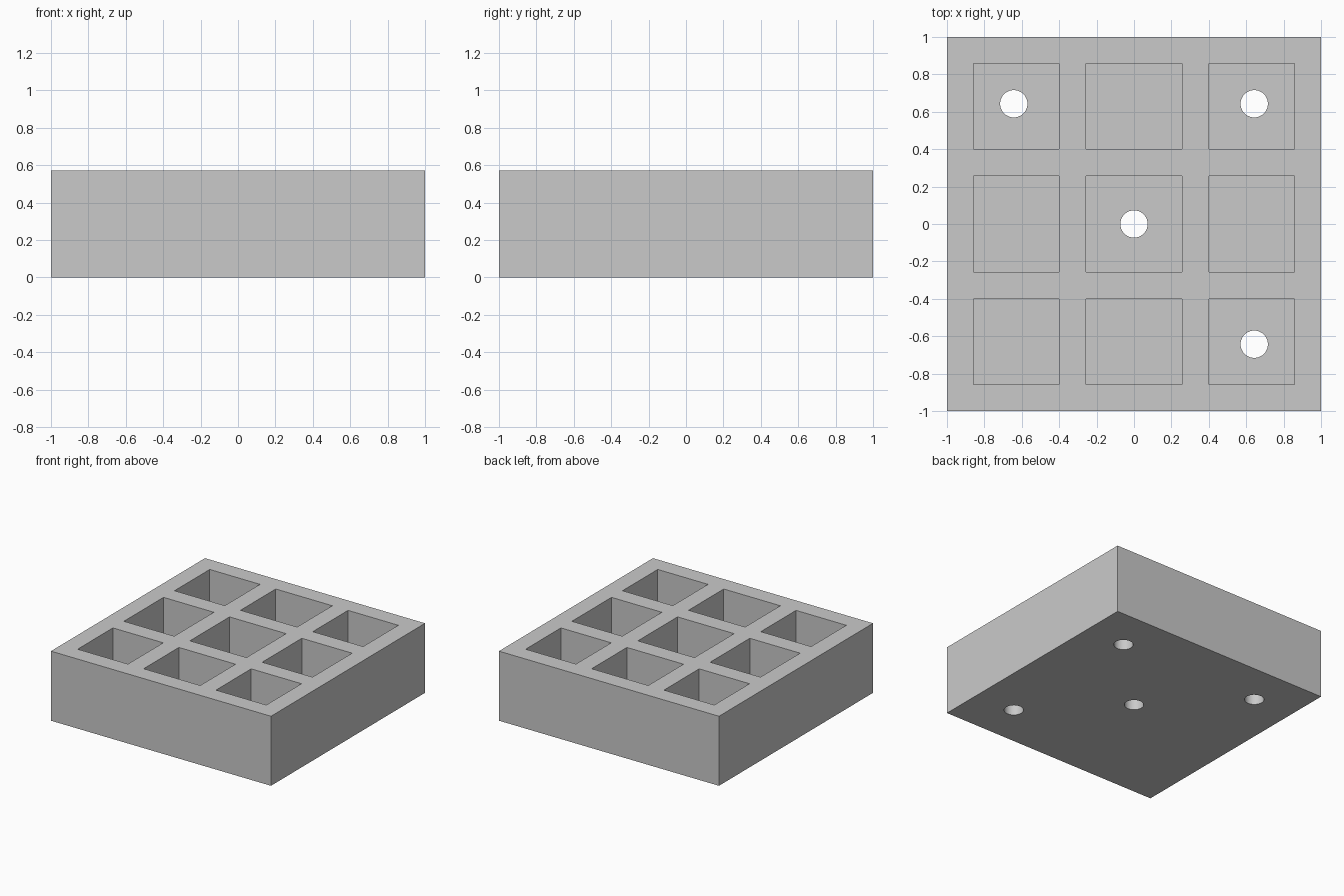
import bpy

# Remove the default cube
if "Cube" in bpy.data.objects:
    bpy.data.objects.remove(bpy.data.objects["Cube"], do_unlink=True)

U = 1 / 7            # wall thickness, the design unit
HEIGHT = 4 * U
FLOOR = U
HOLE_RADIUS = 0.073

grey = bpy.data.materials.new("light_grey")
grey.use_nodes = True
COLOR = (0.59, 0.59, 0.59, 1)
grey.diffuse_color = COLOR
grey.node_tree.nodes["Principled BSDF"].inputs["Base Color"].default_value = COLOR


def box(name, x, y, z0, z1, sx, sy):
    bpy.ops.mesh.primitive_cube_add(size=1, location=(x, y, (z0 + z1) / 2))
    ob = bpy.context.object
    ob.name = name
    ob.scale = (sx, sy, z1 - z0)
    bpy.ops.object.transform_apply(location=True, rotation=False, scale=True)
    ob.data.materials.append(grey)
    return ob


def cut(target, cutter):
    cutter.hide_render = True
    mod = target.modifiers.new("cut", "BOOLEAN")
    mod.operation = "DIFFERENCE"
    mod.solver = "EXACT"
    mod.object = cutter
    bpy.ops.object.select_all(action="DESELECT")
    target.select_set(True)
    bpy.context.view_layer.objects.active = target
    bpy.ops.object.modifier_apply(modifier=mod.name)
    bpy.data.objects.remove(cutter, do_unlink=True)


# Solid block
tray = box("compartment_tray", 0, 0, 0, HEIGHT, 2, 2)

# Nine square compartments: the middle row and column are wider
cells = [(-4.4 * U, 3.2 * U), (0, 3.6 * U), (4.4 * U, 3.2 * U)]
for x, sx in cells:
    for y, sy in cells:
        cut(tray, box("pocket_cutter", x, y, FLOOR, HEIGHT + U, sx, sy))

# Round holes through the floor
H = 4.5 * U
for x, y in [(-H, H), (H, H), (0, 0), (H, -H)]:
    bpy.ops.mesh.primitive_cylinder_add(vertices=48, radius=HOLE_RADIUS,
                                        depth=3 * U, location=(x, y, U / 2))
    drill = bpy.context.object
    drill.name = "hole_cutter"
    drill.data.materials.append(grey)
    cut(tray, drill)

# Smooth hole walls, sharp edges elsewhere
bpy.ops.object.shade_smooth_by_angle(angle=0.5)
